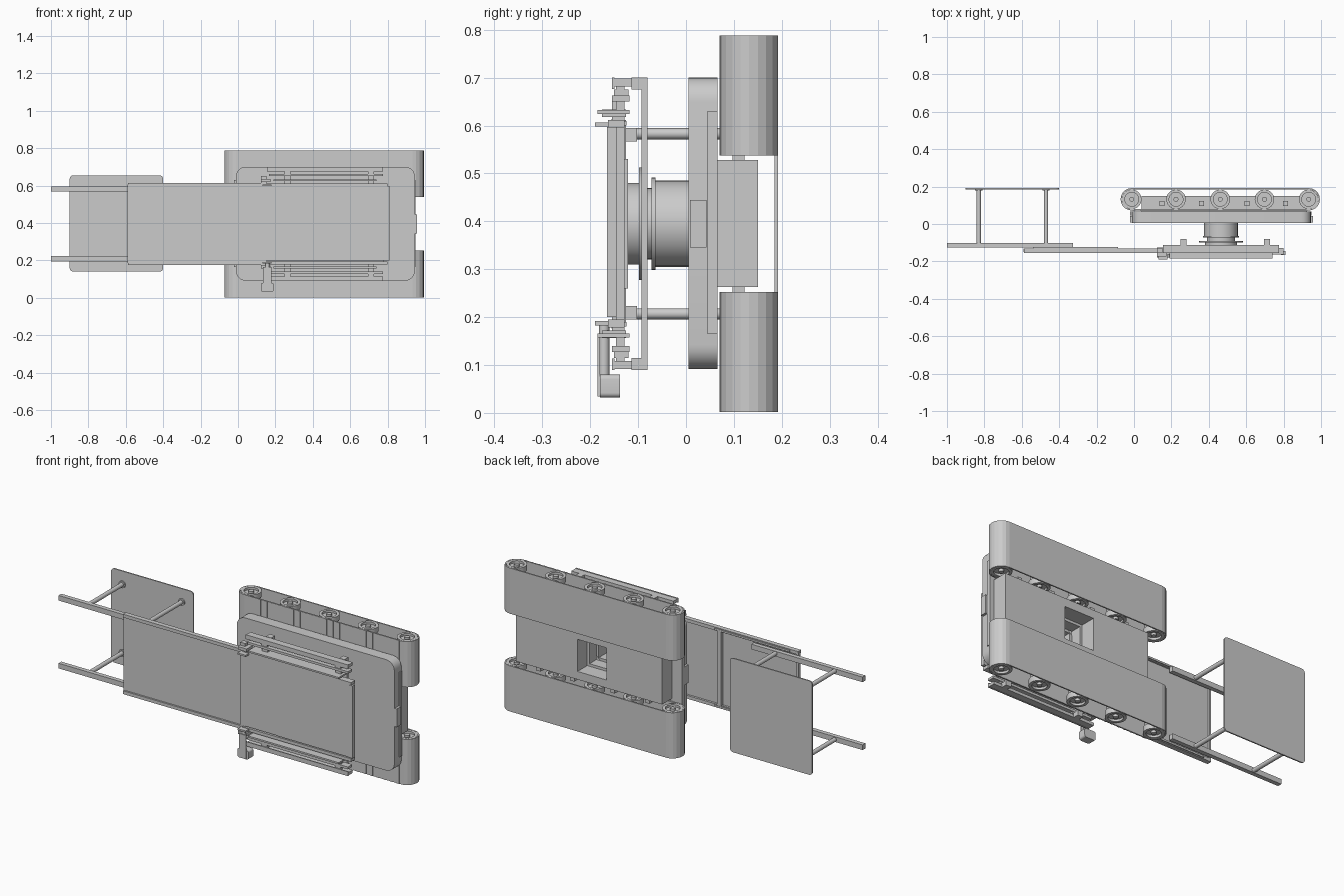
import bpy, bmesh, math
from mathutils import Matrix

if "Cube" in bpy.data.objects:
    bpy.data.objects.remove(bpy.data.objects["Cube"])

ZM = 0.395  # mirror height of the machine


def finish(name, bm, smooth=False):
    bmesh.ops.recalc_face_normals(bm, faces=bm.faces)
    me = bpy.data.meshes.new(name)
    bm.to_mesh(me)
    bm.free()
    ob = bpy.data.objects.new(name, me)
    bpy.context.collection.objects.link(ob)
    if smooth:
        bpy.ops.object.select_all(action='DESELECT')
        ob.select_set(True)
        bpy.context.view_layer.objects.active = ob
        bpy.ops.object.shade_smooth_by_angle(angle=math.radians(35))
    return ob


def box(name, x, y, z, radius=0.0):
    """Box from ranges; radius rounds the corners seen from the front."""
    bm = bmesh.new()
    bmesh.ops.create_cube(bm, size=1)
    for v in bm.verts:
        for i, r in enumerate((x, y, z)):
            v.co[i] = r[0] if v.co[i] < 0 else r[1]
    if radius:
        edges = [e for e in bm.edges
                 if abs(e.verts[0].co.y - e.verts[1].co.y) > 1e-6]
        bmesh.ops.bevel(bm, geom=edges, offset=radius, segments=6,
                        profile=0.5, affect='EDGES')
    return finish(name, bm, radius > 0)


def both(name, x, y, z):
    """Upper box and its mirror image below."""
    box(name + "_upper", x, y, z)
    box(name + "_lower", x, y, (2 * ZM - z[1], 2 * ZM - z[0]))


def cyl(name, axis, c, r, a, b, n=32):
    """Cylinder along 'Y' or 'Z' from a to b; c is the centre in the other two."""
    bm = bmesh.new()
    bmesh.ops.create_cone(bm, cap_ends=True, segments=n, radius1=r, radius2=r, depth=abs(b - a))
    m = (a + b) / 2
    if axis == 'Y':
        mat = Matrix.Translation((c[0], m, c[1])) @ Matrix.Rotation(math.pi / 2, 4, 'X')
    else:
        mat = Matrix.Translation((c[0], c[1], m))
    bm.transform(mat)
    return finish(name, bm, True)


def square_hole(ob, half):
    """Cut a square well along y through the part."""
    cut = box("well_cutter", (0.465 - half, 0.465 + half), (-0.3, 0.3), (ZM - half, ZM + half))
    mod = ob.modifiers.new("well", 'BOOLEAN')
    mod.operation, mod.solver, mod.object = 'DIFFERENCE', 'EXACT', cut
    bpy.context.view_layer.objects.active = ob
    bpy.ops.object.modifier_apply(modifier=mod.name)
    bpy.data.objects.remove(cut)


def stadium(r, x0, x1, y, n=10):
    pts = []
    for cx, start in ((x1, -90), (x0, 90)):
        for i in range(n + 1):
            t = math.radians(start + 180 * i / n)
            pts.append((cx + r * math.cos(t), y + r * math.sin(t)))
    return pts


def belt(name, z0, z1):
    """Hollow track belt."""
    bm = bmesh.new()
    rings = []
    for r, z in ((0.060, z0), (0.060, z1), (0.053, z1), (0.053, z0)):
        rings.append([bm.verts.new((p[0], p[1], z)) for p in stadium(r, WHEELS[0], WHEELS[-1], WY)])
    for a, b in zip(rings, rings[1:] + rings[:1]):
        for i in range(len(a)):
            j = (i + 1) % len(a)
            bm.faces.new((a[i], a[j], b[j], b[i]))
    return finish(name, bm, False)


# Tracks: belt, five wheels with recessed hubs, slats on the inner run
WHEELS = [-0.012 + 0.2365 * i for i in range(5)]
WY = 0.132
for side, z0, z1 in (("lower", 0.002, 0.252), ("upper", 0.538, 0.788)):
    belt("track_belt_" + side, z0, z1)
    for i, x in enumerate(WHEELS):
        n = f"{side}_{i}"
        cyl("wheel_core_" + n, 'Z', (x, WY), 0.044, z0 + 0.012, z1 - 0.012)
        cyl("wheel_hub_" + n, 'Z', (x, WY), 0.013, z0, z1, 16)
        for k, (a, b) in enumerate(((z0, z0 + 0.03), (z1 - 0.03, z1))):
            bm = bmesh.new()
            ring = []
            for r, z in ((0.052, a), (0.052, b), (0.037, b), (0.037, a)):
                ring.append([bm.verts.new((x + r * math.cos(t * math.pi / 16),
                                           WY + r * math.sin(t * math.pi / 16), z))
                             for t in range(32)])
            for p, q in zip(ring, ring[1:] + ring[:1]):
                for t in range(32):
                    u = (t + 1) % 32
                    bm.faces.new((p[t], p[u], q[u], q[t]))
            finish(f"wheel_rim_{n}_{k}", bm, True)
    for i in range(24):
        x = 0.0 + i * 0.04
        box(f"belt_slat_{side}_{i}", (x - 0.008, x + 0.008), (0.070, 0.075), (z0, z1))

# Hull between the tracks with axle bars
hull = box("hull", (0.04, 0.925), (0.066, 0.15), (0.263, 0.528))
square_hole(hull, 0.088)
for i, x in enumerate((0.15, 0.36, 0.605, 0.81)):
    both(f"axle_bar_{i}", (x - 0.013, x + 0.013), (0.097, 0.122), (0.526, 0.56))

# Deck with end fittings
deck = box("deck", (-0.01, 0.945), (0.005, 0.066), (0.092, 0.70), 0.05)
square_hole(deck, 0.074)
for n, x in (("left", (-0.022, 0.0)), ("right", (0.94, 0.958))):
    box("end_box_" + n, x, (0.008, 0.043), (0.345, 0.445))
    box("end_strip_" + n, x if n == "left" else (0.94, 0.95), (0.045, 0.066), (0.165, 0.63))

# Turntable
C = (0.465, ZM)
column = cyl("turntable_column", 'Y', C, 0.09, -0.066, 0.006)
square_hole(column, 0.06)
cyl("turntable_flange", 'Y', C, 0.097, -0.072, -0.064)
cyl("turntable_neck", 'Y', C, 0.075, -0.09, -0.07)
cyl("turntable_disc", 'Y', C, 0.117, -0.098, -0.092)
cyl("turntable_top", 'Y', C, 0.085, -0.122, -0.096)
box("turntable_plate", (0.33, 0.60), (-0.128, -0.121), (0.26, 0.53))

# Cross brackets carrying the slide rails
for i, x in enumerate((0.265, 0.71)):
    X = (x - 0.016, x + 0.016)
    box(f"cross_bracket_{i}", X, (-0.093, -0.08), (0.09, 0.70))
    both(f"bracket_end_{i}", X, (-0.114, -0.08), (0.675, 0.70))
    both(f"rail_carrier_{i}", X, (-0.146, -0.128), (0.632, 0.685))
    both(f"rail_clip_{i}", X, (-0.15, -0.12), (0.662, 0.675))

# Slide rails above and below the bed
both("outer_rail", (0.155, 0.775), (-0.155, -0.113), (0.682, 0.698))
both("outer_rail_lip", (0.155, 0.775), (-0.155, -0.149), (0.676, 0.70))
both("middle_rail", (0.165, 0.775), (-0.155, -0.118), (0.65, 0.663))
both("inner_rail", (0.19, 0.74), (-0.185, -0.118), (0.624, 0.633))
both("bed_edge", (0.14, 0.80), (-0.163, -0.128), (0.595, 0.612))
both("bed_lip", (0.13, 0.18), (-0.19, -0.147), (0.598, 0.607))

# Bed
box("bed_panel", (0.36, 0.785), (-0.162, -0.147), (0.2, 0.595))
box("bed_panel_inner", (0.14, 0.36), (-0.159, -0.147), (0.2, 0.595))
box("bed_end_bar", (0.785, 0.81), (-0.165, -0.145), (0.2, 0.597))
box("bed_base", (0.14, 0.78), (-0.145, -0.128), (0.185, 0.605))

# Hinge beam with drive motor
box("hinge_beam", (0.122, 0.152), (-0.155, -0.128), (0.165, 0.65))
both("hinge_block", (0.122, 0.175), (-0.175, -0.125), (0.618, 0.634))
box("motor", (0.122, 0.19), (-0.18, -0.138), (0.032, 0.08), 0.01)
box("motor_cover", (0.135, 0.178), (-0.185, -0.18), (0.034, 0.165))
cyl("motor_shaft", 'Z', (0.157, -0.171), 0.011, 0.075, 0.19, 16)

# Extension board with frame
box("extension_board", (-0.585, 0.13), (-0.148, -0.14), (0.195, 0.6))
both("extension_rail", (-0.588, 0.135), (-0.156, -0.13), (0.596, 0.614))
box("extension_end", (-0.59, -0.578), (-0.15, -0.132), (0.185, 0.605))
box("extension_cross_beam", (-0.125, -0.1), (-0.14, -0.125), (0.18, 0.612))
both("extension_runner", (-0.54, -0.085), (-0.132, -0.124), (0.6, 0.61))

# Foot stand: ground plate, posts and long rails
box("foot_plate", (-0.9, -0.4), (0.185, 0.192), (0.14, 0.655), 0.02)
both("stand_rail", (-1.0, -0.325), (-0.126, -0.102), (0.567, 0.595))
for i, x in enumerate((-0.83, -0.47)):
    for side, z in (("upper", 0.583), ("lower", 2 * ZM - 0.583)):
        cyl(f"stand_post_{side}_{i}", 'Y', (x, z), 0.0115, -0.11, 0.187, 20)
        cyl(f"post_foot_{side}_{i}", 'Y', (x, z), 0.019, 0.178, 0.187, 20)
